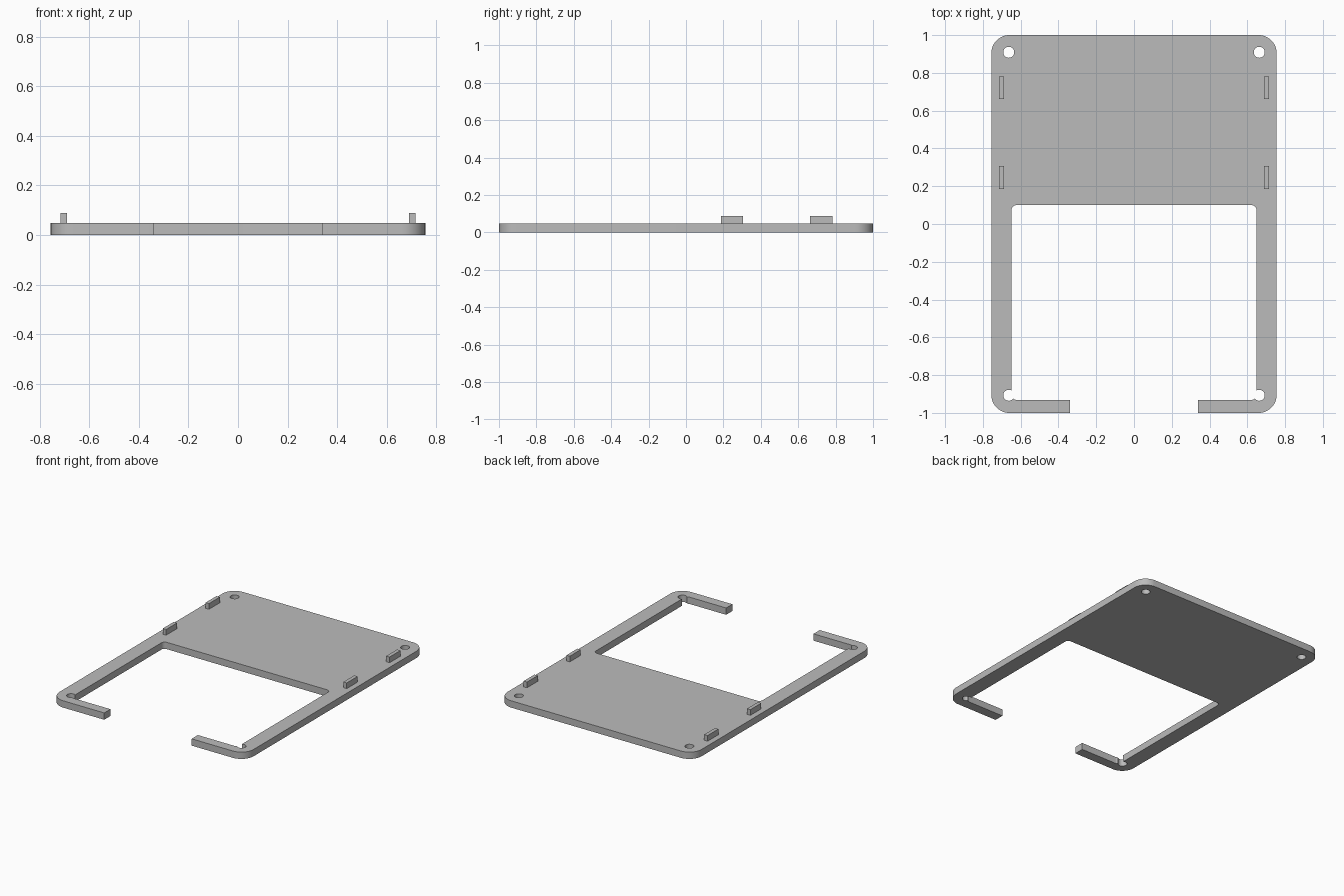
import bpy, bmesh, math

cube = bpy.data.objects.get("Cube")
if cube:
    bpy.data.objects.remove(cube, do_unlink=True)

PLATE_TOP = 0.048
TAB_TOP = 0.088

grey = bpy.data.materials.new("plain grey")
grey.use_nodes = True
grey.diffuse_color = (0.5, 0.5, 0.5, 1)
grey.node_tree.nodes["Principled BSDF"].inputs["Base Color"].default_value = (0.5, 0.5, 0.5, 1)


def prism(name, points, z0, z1):
    """Extrude a flat outline from z0 up to z1."""
    bm = bmesh.new()
    face = bm.faces.new([bm.verts.new((x, y, z0)) for x, y in points])
    result = bmesh.ops.extrude_face_region(bm, geom=[face])
    verts = [v for v in result["geom"] if isinstance(v, bmesh.types.BMVert)]
    bmesh.ops.translate(bm, verts=verts, vec=(0, 0, z1 - z0))
    bmesh.ops.recalc_face_normals(bm, faces=bm.faces[:])
    mesh = bpy.data.meshes.new(name)
    bm.to_mesh(mesh)
    bm.free()
    mesh.materials.append(grey)
    obj = bpy.data.objects.new(name, mesh)
    bpy.context.collection.objects.link(obj)
    return obj


def arc(cx, cy, r, start, end, steps):
    angles = [math.radians(start + (end - start) * i / steps) for i in range(steps + 1)]
    return [(cx + r * math.cos(a), cy + r * math.sin(a)) for a in angles]


def rectangle(x0, x1, y0, y1, r=0, steps=12):
    """Rectangle outline, with rounded corners if r is given."""
    if not r:
        return [(x0, y0), (x1, y0), (x1, y1), (x0, y1)]
    centres = [(x1 - r, y1 - r), (x0 + r, y1 - r), (x0 + r, y0 + r), (x1 - r, y0 + r)]
    return [p for i, (cx, cy) in enumerate(centres)
            for p in arc(cx, cy, r, 90 * i, 90 * i + 90, steps)]


def cut(target, outline):
    """Cut an outline right through the target."""
    cutter = prism("cutter", outline, -0.1, 0.2)
    cutter.hide_render = True
    mod = target.modifiers.new("cut", "BOOLEAN")
    mod.operation = "DIFFERENCE"
    mod.solver = "EXACT"
    mod.object = cutter
    bpy.context.view_layer.objects.active = target
    bpy.ops.object.modifier_apply(modifier=mod.name)
    bpy.data.objects.remove(cutter, do_unlink=True)


# Base plate with its window, front gap and corner screw holes
plate = prism("base_plate", rectangle(-0.755, 0.755, -1, 1, 0.095), 0, PLATE_TOP)
cut(plate, rectangle(-0.648, 0.648, -0.931, 0.1, 0.025, 6))
cut(plate, rectangle(-0.34, 0.34, -1.1, -0.8))
for x in (-0.663, 0.663):
    for y in (-0.907, 0.909):
        cut(plate, arc(x, y, 0.029, 0, 348.75, 31))

# Upright tabs along both sides
for side, sign in (("right", -1), ("left", 1)):
    for place, y in (("front", 0.246), ("back", 0.722)):
        x = sign * 0.702
        prism(f"{place}_{side}_tab", rectangle(x - 0.013, x + 0.013, y - 0.06, y + 0.06),
              PLATE_TOP, TAB_TOP)

# Smooth the round walls and keep the rims sharp
bpy.ops.object.select_all(action="DESELECT")
plate.select_set(True)
bpy.context.view_layer.objects.active = plate
bpy.ops.object.shade_smooth_by_angle(angle=math.radians(30))
